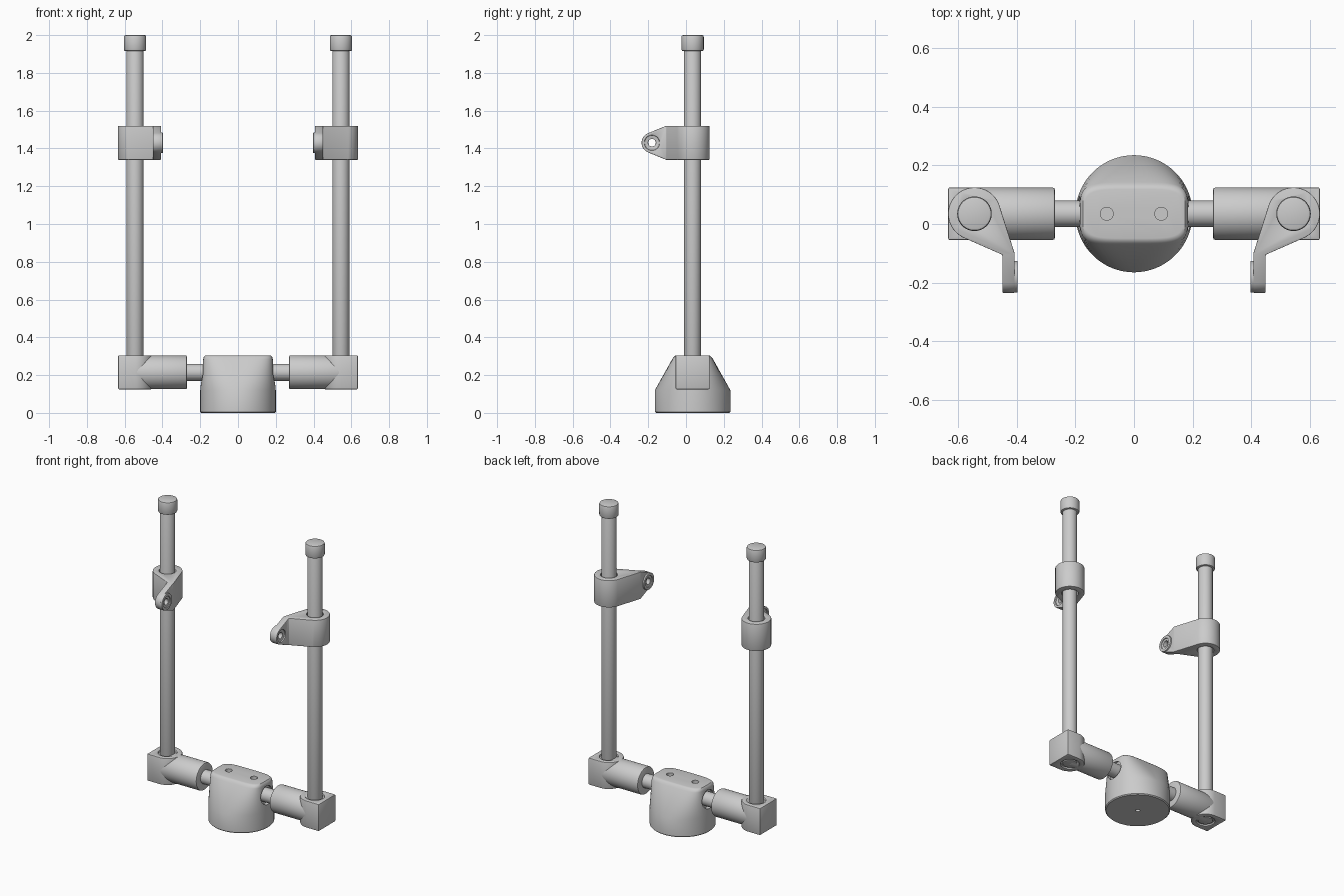
import bpy, bmesh
from math import cos, sin, pi, radians
from mathutils import Vector, Matrix

if "Cube" in bpy.data.objects:
    bpy.data.objects.remove(bpy.data.objects["Cube"])

YC, XR, ZA = 0.035, 0.545, 0.215   # depth centre, rod x, arm height


def make(name, bm):
    bmesh.ops.recalc_face_normals(bm, faces=bm.faces)
    me = bpy.data.meshes.new(name)
    bm.to_mesh(me)
    bm.free()
    ob = bpy.data.objects.new(name, me)
    bpy.context.collection.objects.link(ob)
    return ob


def cyl(name, axis, start, length, r):
    bm = bmesh.new()
    d = Vector((1, 0, 0)) if axis == 'x' else Vector((0, 0, 1))
    rot = Matrix.Rotation(pi / 2, 4, 'Y') if axis == 'x' else Matrix()
    mat = Matrix.Translation(Vector(start) + d * length / 2) @ rot
    bmesh.ops.create_cone(bm, cap_ends=True, segments=64, radius1=r, radius2=r,
                          depth=length, matrix=mat)
    return make(name, bm)


def prism(name, pts, offset):
    bm = bmesh.new()
    f = bm.faces.new([bm.verts.new(p) for p in pts])
    g = bmesh.ops.extrude_face_region(bm, geom=[f])
    bmesh.ops.translate(bm, vec=offset,
                        verts=[v for v in g['geom'] if isinstance(v, bmesh.types.BMVert)])
    return make(name, bm)


def arc(cx, cy, r, a0, a1, n=40):
    return [(cx + r * cos(radians(a0 + (a1 - a0) * i / n)),
             cy + r * sin(radians(a0 + (a1 - a0) * i / n))) for i in range(n + 1)]


def boolean(ob, cutter, op='DIFFERENCE'):
    cutter.hide_render = True
    m = ob.modifiers.new(op, 'BOOLEAN')
    m.operation, m.object, m.solver = op, cutter, 'EXACT'


def finish(ob, bevel=0.0, mirror=True, cutters=()):
    if bevel:
        m = ob.modifiers.new('bevel', 'BEVEL')
        m.width, m.segments, m.limit_method = bevel, 2, 'ANGLE'
        m.angle_limit = radians(35)
    if mirror:
        m = ob.modifiers.new('mirror', 'MIRROR')
        m.use_mirror_merge = False
    bpy.ops.object.select_all(action='DESELECT')
    ob.select_set(True)
    bpy.context.view_layer.objects.active = ob
    bpy.ops.object.convert(target='MESH')
    bpy.ops.object.shade_smooth_by_angle(angle=radians(30))
    for c in cutters:
        bpy.data.objects.remove(c)


# base: round foot lofted up to a narrow rounded-rectangle top
rings = [(0, .194, .194, 2), (.006, .2, .2, 2), (.12, .2, .2, 2), (.285, .184, .108, 4.5),
         (.296, .181, .100, 4.5), (.303, .175, .092, 4.5), (.305, .168, .084, 4.5)]
N = 96
bm = bmesh.new()
loops = []
for z, a, b, n in rings:
    loop = []
    for i in range(N):
        c, s = cos(2 * pi * (i + .5) / N), sin(2 * pi * (i + .5) / N)
        x = a * abs(c) ** (2 / n) * (1 if c > 0 else -1)
        y = b * abs(s) ** (2 / n) * (1 if s > 0 else -1)
        loop.append(bm.verts.new((x, YC + y, z)))
    loops.append(loop)
for lo, hi in zip(loops, loops[1:]):
    for i in range(N):
        j = (i + 1) % N
        bm.faces.new((lo[i], lo[j], hi[j], hi[i]))
bm.faces.new(loops[0])
bm.faces.new(loops[-1])
base = make('base', bm)

# base holes: two on top, one below, a recess around each shaft
cuts = [cyl('cut', 'z', (x, YC, .265), .1, .022) for x in (-.093, .093)]
cuts.append(cyl('cut', 'z', (0, YC, -.05), .08, .014))
cuts += [cyl('cut', 'x', (x, YC, ZA), .1, .06) for x in (-.272, .172)]
for c in cuts:
    boolean(base, c)
finish(base, 0, False, cuts)

# shafts between base and arms
finish(cyl('arm_shaft', 'x', (.15, YC, ZA), .15, .045))

# horizontal arm sleeves
finish(cyl('arm_sleeve', 'x', (.27, YC, ZA), XR - .27, .0895), .008)

# corner blocks: square outside, rounded inside, recessed around the rod
plan = arc(XR, YC, .09, 90, 270) + [(.635, YC - .09), (.635, YC + .09)]
block = prism('corner_block', [(x, y, .125) for x, y in plan], (0, 0, .18))
cuts = [cyl('cut', 'z', (XR, YC, z), .1, .057) for z in (.037, .293)]
for c in cuts:
    boolean(block, c)
finish(block, .007, True, cuts)

# upright rods and end caps
finish(cyl('upright_rod', 'z', (XR, YC, .128), 1.82, .045), .004)
finish(cyl('rod_cap', 'z', (XR, YC, 1.915), .085, .059), .009)

# rod clamps: teardrop plan cut by a tapered side profile, with eyelet
plan = arc(XR, YC, .09, -65, 160) + [(.408, -.10), (.408, -.24), (.45, -.24), (.45, -.105)]
clamp = prism('rod_clamp', [(x, y, 1.34) for x, y in plan], (0, 0, .18))
side = [(.2, 1.3), (.2, 1.56), (-.105, 1.52)] + arc(-.18, 1.43, .055, 112, 248, 24) + [(-.105, 1.34)]
cuts = [prism('cut', [(.3, y, z) for y, z in side], (.5, 0, 0)),
        cyl('cut', 'z', (XR, YC, 1.3), .3, .051),
        cyl('cut', 'x', (.35, -.18, 1.43), .2, .02),
        cyl('cut', 'x', (.441, -.18, 1.43), .05, .04)]
boolean(clamp, cuts[0], 'INTERSECT')
for c in cuts[1:]:
    boolean(clamp, c)
finish(clamp, .006, True, cuts)

# raised eyelet ring on the inner face of each clamp ear
eye = cyl('clamp_eyelet', 'x', (.398, -.18, 1.43), .02, .054)
cuts = [cyl('cut', 'x', (.35, -.18, 1.43), .2, .02),
        cyl('cut', 'x', (.35, -.18, 1.43), .054, .036)]
for c in cuts:
    boolean(eye, c)
finish(eye, .003, True, cuts)
